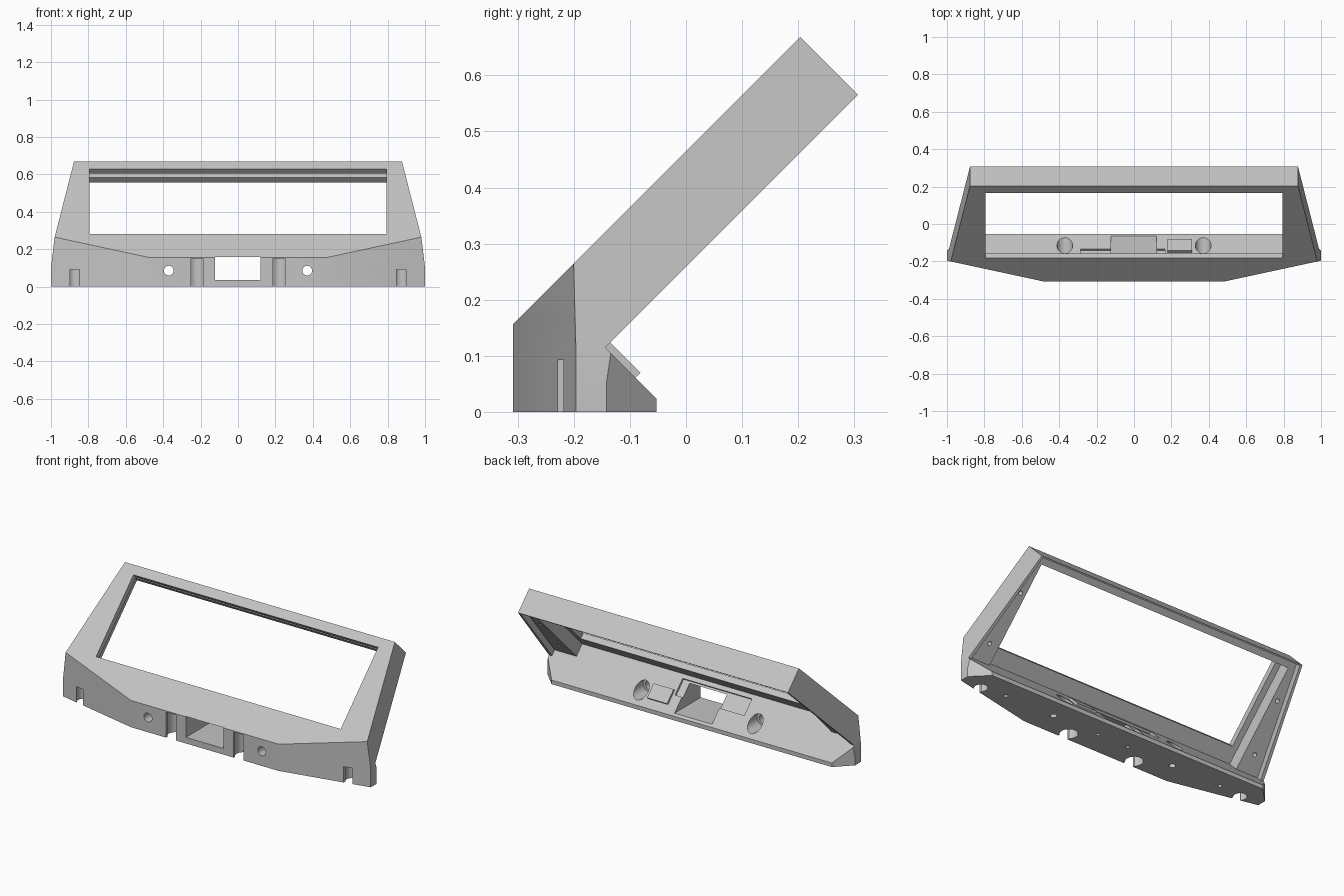
import bpy, bmesh, math
from mathutils import Vector

cube = bpy.data.objects.get("Cube")
if cube:
    bpy.data.objects.remove(cube, do_unlink=True)

grey = bpy.data.materials.new("light_grey_plastic")
grey.use_nodes = True
colour = (0.55, 0.55, 0.55, 1)
grey.diffuse_color = colour
grey.node_tree.nodes["Principled BSDF"].inputs["Base Color"].default_value = colour

ROOT2 = math.sqrt(2)
FACE = 0.465      # z - y on the sloping front face
THICK = 0.1456    # panel thickness
SEAM = -0.029     # y + z where the panel rests on the base


def tilt(x, s, d):
    """Panel coordinates: s = y + z up the slope, d = depth behind the face."""
    f = FACE - ROOT2 * d
    return Vector((x, (s - f) / 2, (s + f) / 2))


def half_width(s):
    return 0.9883 - 0.1276 * s


def prism(name, bottom, top):
    """Closed solid between two matching outlines."""
    bm = bmesh.new()
    a = [bm.verts.new(p) for p in bottom]
    b = [bm.verts.new(p) for p in top]
    bm.faces.new(a)
    bm.faces.new(b)
    n = len(a)
    for i in range(n):
        j = (i + 1) % n
        bm.faces.new((a[i], a[j], b[j], b[i]))
    bmesh.ops.recalc_face_normals(bm, faces=bm.faces)
    mesh = bpy.data.meshes.new(name)
    bm.to_mesh(mesh)
    bm.free()
    mesh.materials.append(grey)
    ob = bpy.data.objects.new(name, mesh)
    bpy.context.collection.objects.link(ob)
    return ob


def slab(name, w0, w1, s0, s1, d0, d1):
    """Symmetric tilted trapezoid: half widths w0, w1 at slope positions s0, s1."""
    outline = [(-w0, s0), (w0, s0), (w1, s1), (-w1, s1)]
    return prism(name, [tilt(x, s, d0) for x, s in outline],
                 [tilt(x, s, d1) for x, s in outline])


def box(name, x0, x1, y0, y1, z0, z1):
    ring = [(x0, y0), (x1, y0), (x1, y1), (x0, y1)]
    return prism(name, [(x, y, z0) for x, y in ring], [(x, y, z1) for x, y in ring])


def rod(name, start, end, radius, sides=32):
    start, end = Vector(start), Vector(end)
    turn = (end - start).to_track_quat('Z', 'Y')
    ring = [turn @ Vector((radius * math.cos(k * math.tau / sides),
                           radius * math.sin(k * math.tau / sides), 0)) for k in range(sides)]
    return prism(name, [start + p for p in ring], [end + p for p in ring])


def trim(ob, point, normal):
    """Slice off everything on the normal side and close the cut."""
    bm = bmesh.new()
    bm.from_mesh(ob.data)
    bmesh.ops.bisect_plane(bm, geom=bm.verts[:] + bm.edges[:] + bm.faces[:],
                           plane_co=point, plane_no=normal, clear_outer=True)
    bmesh.ops.holes_fill(bm, edges=[e for e in bm.edges if e.is_boundary], sides=0)
    bmesh.ops.recalc_face_normals(bm, faces=bm.faces)
    bm.to_mesh(ob.data)
    bm.free()


def cut(ob, cutter):
    mod = ob.modifiers.new("cut", 'BOOLEAN')
    mod.operation = 'DIFFERENCE'
    mod.solver = 'EXACT'
    mod.object = cutter
    bpy.context.view_layer.objects.active = ob
    bpy.ops.object.modifier_apply(modifier=mod.name)
    bpy.data.objects.remove(cutter, do_unlink=True)


# Sloping display panel and the base beneath it
panel = slab("display_panel", half_width(SEAM), half_width(0.872), SEAM, 0.872, 0, THICK)
profile = [(-0.308, 0), (-0.308, 0.157), (-0.247, 0.218), (-0.053, 0.024), (-0.053, 0)]
base = prism("base", [(-1, y, z) for y, z in profile], [(1, y, z) for y, z in profile])

# Angled ends
for side in (-1, 1):
    for ob in (panel, base):
        trim(ob, (side * 0.48, -0.308, 0), (side * 0.2154, -1, 0))
    trim(base, (side * half_width(0), 0, 0), (side, 0.1276, 0.1276))
    trim(base, (side, -0.142, 0), (side, 1, 0))

# Panel window, screen pocket, top groove and rear recess
cut(panel, slab("window_cutter", 0.795, 0.795, 0.1, 0.795, -0.05, 0.2))
cut(panel, slab("pocket_cutter", 0.83, 0.83, SEAM - 0.05, 0.805, 0.035, 0.2))
cut(panel, slab("groove_cutter", 0.82, 0.82, 0.7, 0.85, 0.035, 0.074))
cut(panel, slab("recess_cutter", half_width(-0.08) - 0.02, half_width(0.861) - 0.015,
                -0.08, 0.861, 0.11, 0.2))
for side in (-1, 1):
    for s in (0.12, 0.55):
        x = side * (0.81 + half_width(s)) / 2
        cut(panel, rod("screw_cutter", tilt(x, s, 0.08), tilt(x, s, 0.13), 0.012, 16))

# Central opening through the base, with the shallow recess behind it
cut(base, box("opening_cutter", -0.123, 0.12, -0.5, 0.1, 0.036, 0.158))
ring = [(-0.285, SEAM - 0.018), (0.165, SEAM - 0.018), (0.165, 0.05), (-0.285, 0.05)]
cut(base, prism("ledge_cutter", [tilt(x, s, 0.06) for x, s in ring],
                [tilt(x, s, 0.16) for x, s in ring]))

for side in (-1, 1):
    # Bolt holes with rear counterbores
    x = side * 0.37
    cut(base, rod("bolt_cutter", (x, -0.5, 0.086), (x, 0.1, 0.086), 0.026))
    cut(base, rod("counterbore_cutter", (x, -0.19, 0.086), (x, 0.1, 0.086), 0.042))
    # Keyhole notches open to the front
    for nx, front, half, radius, height in ((0.22, -0.308, 0.032, 0.048, 0.15),
                                            (0.872, -0.224, 0.025, 0.036, 0.093)):
        x = side * nx
        y = front + radius
        cut(base, box("slot_cutter", x - half, x + half, front - 0.05, y, -0.05, height))
        cut(base, rod("notch_cutter", (x, y, -0.05), (x, y, height), radius))
    # Small holes in the underside
    for hx, radius in ((0.1, 0.01), (0.4, 0.018), (0.72, 0.012)):
        cut(base, rod("foot_cutter", (side * hx, -0.17, -0.05), (side * hx, -0.17, 0.025),
                      radius, 16))

# Raised plate on the rear slope
ring = [(0.18, SEAM), (0.31, SEAM), (0.31, SEAM + 0.018), (0.18, SEAM + 0.018)]
prism("rear_plate", [tilt(x, s, 0.135) for x, s in ring],
      [tilt(x, s, 0.222) for x, s in ring])

# Smooth the round holes, keep the corners crisp
bpy.ops.object.select_all(action='DESELECT')
for ob in (panel, base):
    ob.select_set(True)
bpy.context.view_layer.objects.active = base
bpy.ops.object.shade_smooth_by_angle(angle=math.radians(20))
